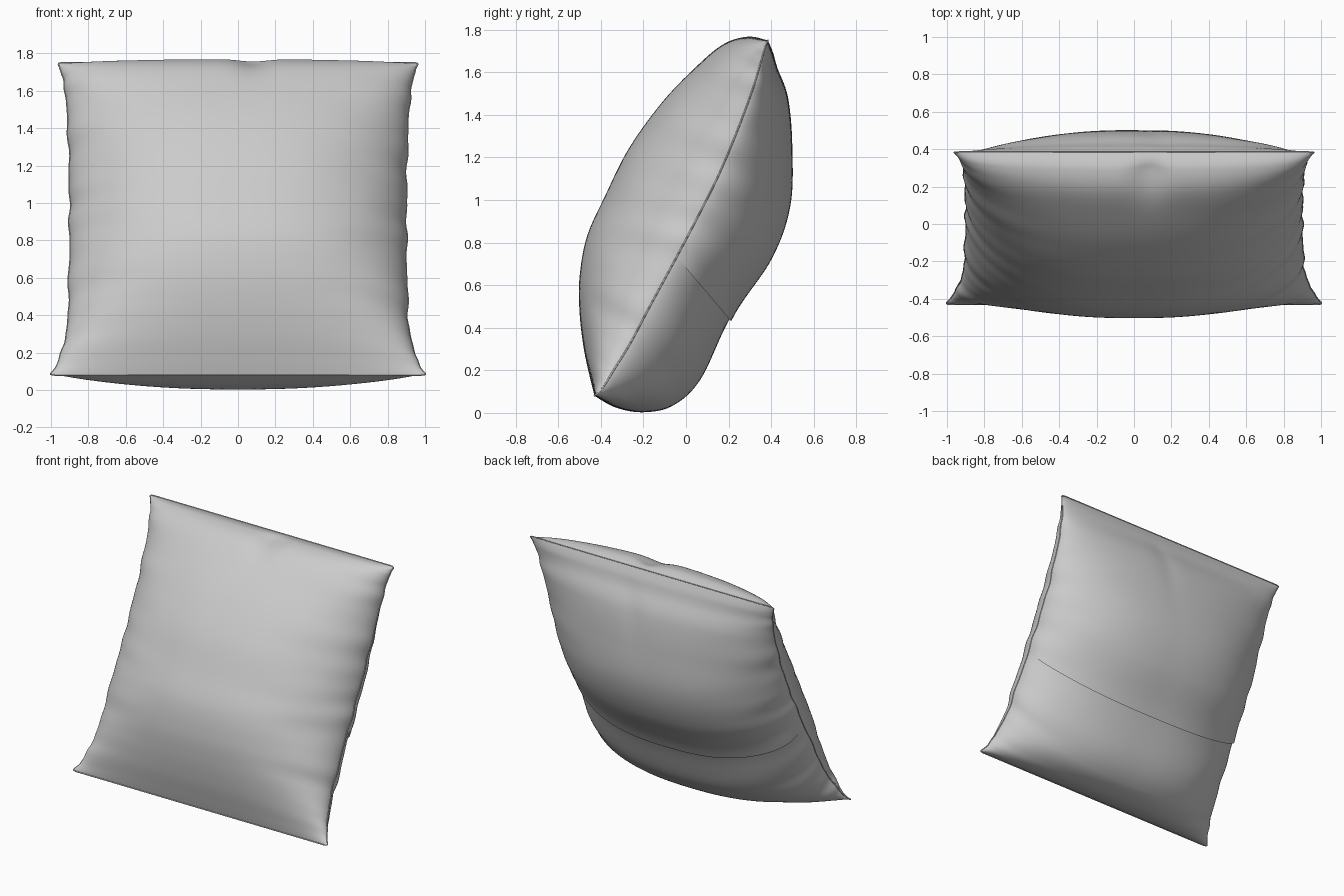
import bpy
from math import sin, pi, exp
from mathutils import Vector

if "Cube" in bpy.data.objects:
    bpy.data.objects.remove(bpy.data.objects["Cube"])

# Matching side profiles (y, z), bottom edge to top edge
FRONT = [(-.43, .08), (-.45, .16), (-.48, .30), (-.50, .47), (-.50, .64), (-.465, .83), (-.38, 1.02),
         (-.27, 1.24), (-.12, 1.45), (.03, 1.61), (.17, 1.73), (.29, 1.768), (.385, 1.75)]
SEAM = [(-.43, .08), (-.39, .12), (-.34, .20), (-.26, .33), (-.17, .50), (-.04, .74), (.06, .93),
        (.15, 1.11), (.235, 1.31), (.31, 1.51), (.35, 1.64), (.37, 1.71), (.385, 1.75)]
BACK = [(-.43, .08), (-.33, .025), (-.20, .003), (-.06, .035), (.07, .16), (.21, .45), (.40, .72),
        (.49, .97), (.50, 1.25), (.48, 1.48), (.43, 1.62), (.41, 1.69), (.385, 1.75)]
WIDTH = [(w, 0) for w in (1.01, .975, .945, .912, .905, .90, .90, .90, .905, .915, .93, .948, .965)]
FLAP = 5 / 12          # height of the overlap on the back
NU, NV = 96, 120


def spline(pts, v):
    """Smooth curve through the points, v from 0 to 1."""
    f = v * (len(pts) - 1)
    i = min(int(f), len(pts) - 2)
    t = f - i
    a, b, c, d = (Vector(pts[max(0, min(len(pts) - 1, i + k))]) for k in (-1, 0, 1, 2))
    return 0.5 * (2*b + (c - a)*t + (2*a - 5*b + 4*c - d)*t*t + (3*b - a - 3*c + d)*t**3)


def half_width(v, side):
    """Puckered side edge with rounded corners."""
    puckers = sin(58 * v + side) + 0.6 * sin(97 * v + 2 * side)
    corner = max(0, (abs(2 * v - 1) - 0.94) / 0.06)
    return spline(WIDTH, v)[0] * (1 - 0.03 * corner**3) + 0.004 * sin(pi * v) * puckers


def point(profile, u, v, lift=0.0):
    """Point on a panel: bulge fades from the middle out to the seam."""
    s, c = spline(SEAM, v), spline(profile, v)
    x = u * half_width(v, 1 if u > 0 else -1)
    # domed falloff mid-height, plump corners at the ends
    end = abs(2 * v - 1) ** 2.2
    mid_g = max(0, 1 - abs(u)**2.5) ** 0.6
    end_g = max(0, 1 - abs(u)**10) ** 0.5 * (1 - 0.25 * u * u)
    g = mid_g * (1 - end) + end_g * end
    # radiating cloth folds near the side seams
    g *= 1 + 0.03 * u**4 * sin(pi * v) * (sin(46 * v + 5 * u) + 0.5 * sin(29 * v - 9 * u))
    if profile is FRONT:      # dent in the top edge
        g *= 1 - 0.3 * exp(-((x - .08) / .09)**2 - ((v - .91) / .08)**2)
    else:                     # soft folds below the top edge on the back
        g *= 1 - 0.05 * exp(-((x - .2 + (1 - v) * .4) / .08)**2 - ((v - .8) / .1)**2)
    p = s + (c - s) * g
    if lift:                  # hem stands proud of the panel, also at the sides
        fade = lift * (1 - u**30)
        p += (c - s).normalized() * fade
        x += u**5 * fade
    return (x, p[0], p[1])


def panel(name, profile, flap=False):
    rows = [(j / NV, 0.0) for j in range(NV + 1)]
    if flap:                  # extra row makes the overlapping hem ledge
        rows = [(v, 0.012 * exp(-(v - FLAP) * 30) if v > FLAP + 1e-6 else 0.0) for v, _ in rows]
        rows.insert(round(FLAP * NV) + 1, (FLAP - 0.003, 0.012))
    us = [sin(pi / 2 * (2 * i / NU - 1)) for i in range(NU + 1)]
    verts = [point(profile, u, v, lift) for v, lift in rows for u in us]
    faces = []
    n = NU + 1
    for j in range(len(rows) - 1):
        for i in range(NU):
            q = (j*n + i, j*n + i + 1, (j+1)*n + i + 1, (j+1)*n + i)
            faces.append(q[::-1] if profile is BACK else q)
    me = bpy.data.meshes.new(name)
    me.from_pydata(verts, [], faces)
    ob = bpy.data.objects.new(name, me)
    bpy.context.collection.objects.link(ob)
    bpy.ops.object.select_all(action='DESELECT')
    ob.select_set(True)
    bpy.context.view_layer.objects.active = ob
    bpy.ops.object.shade_smooth_by_angle(angle=0.9)


# Cushion cover panels
panel("cushion_front", FRONT)
panel("cushion_back_with_flap", BACK, flap=True)

# Thin sewn seam running around the edge
steps = [i / 120 for i in range(120)]
loop = [(2*t - 1, 0) for t in steps] + [(1, t) for t in steps]
loop += [(1 - 2*t, 1) for t in steps] + [(-1, 1 - t) for t in steps]
cu = bpy.data.curves.new("edge_seam", 'CURVE')
cu.dimensions = '3D'
cu.bevel_depth = 0.004
cu.bevel_resolution = 2
sp = cu.splines.new('POLY')
sp.points.add(len(loop) - 1)
for pt, (u, v) in zip(sp.points, loop):
    pt.co = (*point(FRONT, u, v), 1)
sp.use_cyclic_u = True
sp.use_smooth = True
bpy.context.collection.objects.link(bpy.data.objects.new("edge_seam", cu))
